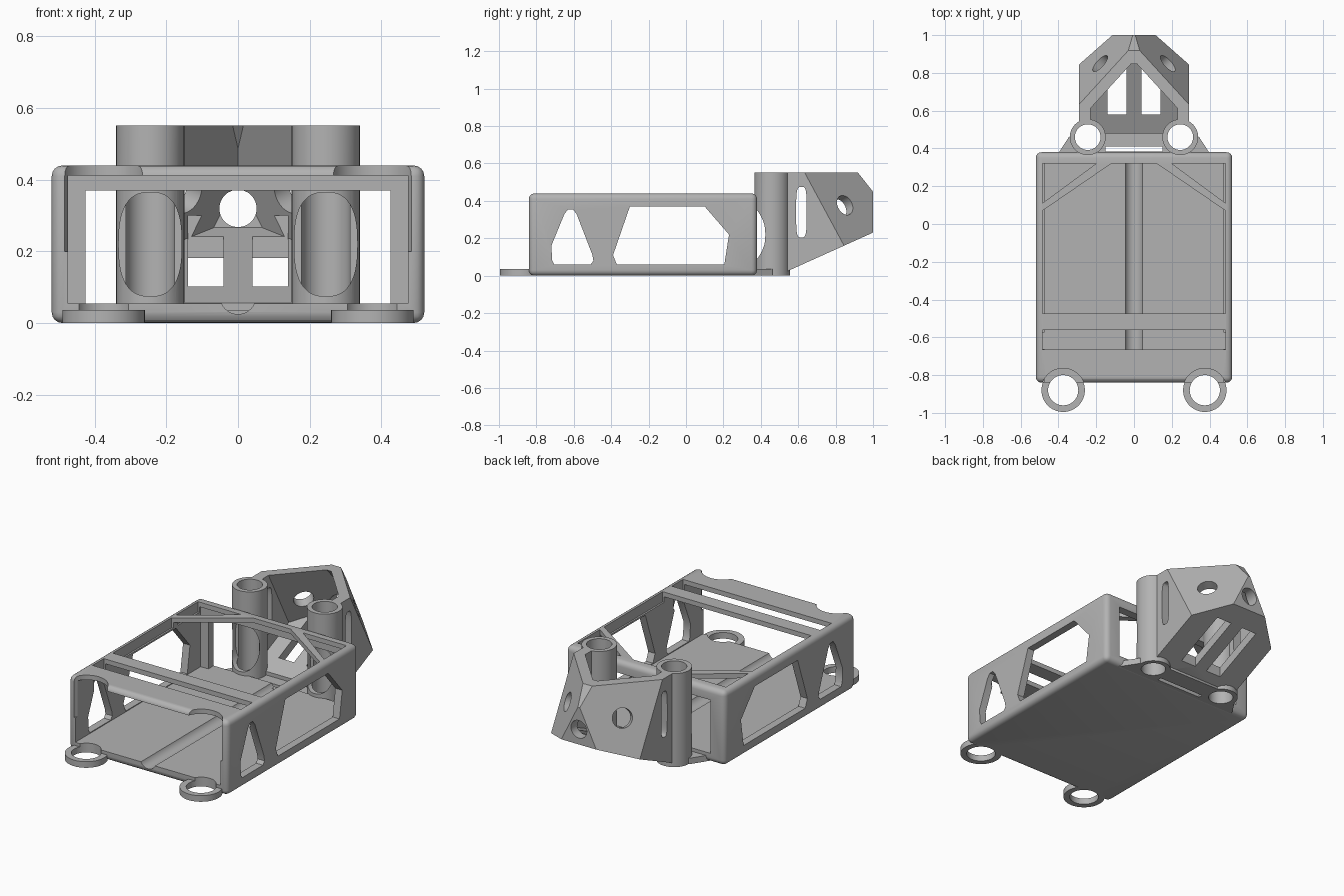
import bpy, bmesh, math
from mathutils import Vector

if "Cube" in bpy.data.objects:
    bpy.data.objects.remove(bpy.data.objects["Cube"], do_unlink=True)

grey = bpy.data.materials.new("plain grey")
grey.use_nodes = True
COLOUR = (0.45, 0.45, 0.45, 1)
grey.diffuse_color = COLOUR
grey.node_tree.nodes["Principled BSDF"].inputs["Base Color"].default_value = COLOUR


def finish(name, bm):
    bmesh.ops.recalc_face_normals(bm, faces=bm.faces)
    mesh = bpy.data.meshes.new(name)
    bm.to_mesh(mesh)
    bm.free()
    mesh.materials.append(grey)
    ob = bpy.data.objects.new(name, mesh)
    bpy.context.collection.objects.link(ob)
    return ob


def block(name, lo, hi, bevel=0.0, planes=()):
    """Box between two corners, optionally rounded or trimmed by planes."""
    bm = bmesh.new()
    bmesh.ops.create_cube(bm, size=1)
    for v in bm.verts:
        v.co = [a + (c + 0.5) * (b - a) for a, b, c in zip(lo, hi, v.co)]
    if bevel:
        bmesh.ops.bevel(bm, geom=bm.edges[:], offset=bevel, segments=4,
                        profile=0.5, affect='EDGES')
    for point, normal in planes:
        geom = bm.verts[:] + bm.edges[:] + bm.faces[:]
        cut = bmesh.ops.bisect_plane(bm, geom=geom, plane_co=point, plane_no=normal,
                                     clear_outer=True)
        edges = [e for e in cut["geom_cut"] if isinstance(e, bmesh.types.BMEdge)]
        if edges:
            bmesh.ops.contextual_create(bm, geom=edges)
    return finish(name, bm)


def prism(name, points, axis, lo, hi):
    """Extrude a flat outline along x, y or z."""
    place = {'X': lambda a, b, d: (d, a, b), 'Y': lambda a, b, d: (a, d, b),
             'Z': lambda a, b, d: (a, b, d)}[axis]
    bm = bmesh.new()
    face = bm.faces.new([bm.verts.new(place(a, b, lo)) for a, b in points])
    moved = bmesh.ops.extrude_face_region(bm, geom=[face])["geom"]
    shift = Vector(place(0, 0, hi - lo))
    bmesh.ops.translate(bm, vec=shift, verts=[v for v in moved if isinstance(v, bmesh.types.BMVert)])
    return finish(name, bm)


def oval(a, b, ra, rb, power=2.0, n=48):
    """Superellipse outline."""
    out = []
    for i in range(n):
        c, s = math.cos(2 * math.pi * i / n), math.sin(2 * math.pi * i / n)
        out.append((a + ra * math.copysign(abs(c) ** (2 / power), c),
                    b + rb * math.copysign(abs(s) ** (2 / power), s)))
    return out


def rod(name, centre, direction, radius, length):
    ob = prism(name, oval(0, 0, radius, radius), 'Z', -length / 2, length / 2)
    rot = Vector(direction).to_track_quat('Z', 'Y').to_matrix().to_4x4()
    rot.translation = centre
    ob.data.transform(rot)
    return ob


def combine(ob, others, operation='DIFFERENCE'):
    for other in others:
        other.hide_render = True
        mod = ob.modifiers.new("cut", 'BOOLEAN')
        mod.operation, mod.solver, mod.object = operation, 'EXACT', other
        bpy.context.view_layer.objects.active = ob
        bpy.ops.object.modifier_apply(modifier=mod.name)
        bpy.data.objects.remove(other, do_unlink=True)


def mirror(points):
    return [(-a, b) for a, b in points]


TUBE_X, TUBE_Y, BORE = 0.245, 0.46, 0.068
RING_X, RING_Y = 0.375, -0.88


def bores():
    return [rod("bore", (s * TUBE_X, TUBE_Y, 0.3), (0, 0, 1), BORE, 1) for s in (-1, 1)]


# Open rectangular frame
frame = block("box_frame", (-0.52, -0.84, 0), (0.52, 0.38, 0.44), bevel=0.03)
corner = [(-0.485, 0.32), (-0.485, 0.11), (-0.2, 0.32)]
long_window = [(-0.39, 0.11), (-0.3, 0.37), (0.1, 0.37), (0.23, 0.22), (0.205, 0.06), (-0.37, 0.06)]
small_window = [(-0.72, 0.16), (-0.65, 0.33), (-0.63, 0.355), (-0.605, 0.355), (-0.585, 0.33),
                (-0.5, 0.11), (-0.495, 0.08), (-0.51, 0.06), (-0.705, 0.06), (-0.715, 0.08)]
combine(frame, [
    block("cavity", (-0.475, -1, 0.055), (0.475, 0.33, 0.412)),
    block("back_opening", (-0.425, 0.2, 0.055), (0.425, 0.6, 0.37)),
    block("front_gap", (-0.485, -0.665, 0.3), (0.485, -0.56, 0.6)),
    prism("roof_opening", [(-0.485, -0.475), (0.485, -0.475), (0.485, 0.07), (0.12, 0.32),
                           (-0.12, 0.32), (-0.485, 0.07)], 'Z', 0.38, 0.6),
    prism("corner_opening", corner, 'Z', 0.38, 0.6),
    prism("corner_opening", mirror(corner), 'Z', 0.38, 0.6),
    prism("long_window", long_window, 'X', -1, 1),
    prism("small_window", small_window, 'X', -1, 1),
    rod("floor_channel", (0, -0.25, 0.075), (0, 1, 0), 0.05, 1.3),
    rod("notch", (RING_X, RING_Y, 0.4), (0, 0, 1), 0.116, 0.4),
    rod("notch", (-RING_X, RING_Y, 0.4), (0, 0, 1), 0.116, 0.4),
    rod("ring_hole", (RING_X, RING_Y, 0), (0, 0, 1), 0.08, 0.3),
    rod("ring_hole", (-RING_X, RING_Y, 0), (0, 0, 1), 0.08, 0.3),
])

# Mounting rings and socket tubes, left and right
parts = [frame]
for side, s in (("left", 1), ("right", -1)):
    ring = rod(side + "_mounting_ring", (s * RING_X, RING_Y, 0.018), (0, 0, 1), 0.115, 0.036)
    combine(ring, [rod("hole", (s * RING_X, RING_Y, 0), (0, 0, 1), 0.08, 0.3)])
    tube = rod(side + "_socket_tube", (s * TUBE_X, TUBE_Y, 0.276), (0, 0, 1), 0.095, 0.552)
    combine(tube, [rod("hole", (s * TUBE_X, TUBE_Y, 0.3), (0, 0, 1), BORE, 1),
                   prism("mouth", oval(s * TUBE_X, 0.22, 0.088, 0.145, 2.6), 'Y', 0.2, 0.45)])
    parts += [ring, tube]

# Base plate joining the frame and tubes, with a narrow slot
base = prism("base_plate", [(-0.41, 0.36), (0.41, 0.36), (0.345, 0.46), (0.2, 0.52),
                            (-0.2, 0.52), (-0.345, 0.46)], 'Z', 0, 0.035)
combine(base, [block("slot", (-0.15, 0.385, -1), (0.15, 0.41, 1))] + bores())
parts.append(base)


# Faceted hollow head behind the tubes
def head_planes(inset):
    planes = []
    facets = [((s * 0.29, 0.635, 0.55), (s * 0.115, 0.105, 0.0567)) for s in (-1, 1)]
    facets += [((0, 0.555, 0.03), (0, 0.41, -0.91)), ((0, 0.92, 0.55), (0, 0.78, 0.62))]
    for point, normal in facets:
        n = Vector(normal).normalized()
        planes.append((Vector(point) - n * inset, n))
    return planes


head = block("faceted_head", (-0.29, 0.48, 0), (0.29, 1.0, 0.552), planes=head_planes(0))
hollow = block("hollow", (-0.23, 0.3, -0.1), (0.23, 0.945, 0.8), planes=head_planes(0.055))
slots = [block("floor_slot", (min(a, b), 0.58, -0.2), (max(a, b), 0.89, 0.3))
         for a, b in ((0.04, 0.14), (-0.04, -0.14))]
eyes = [rod("eye", (s * 0.185, 0.855, 0.38), (s * 0.115, 0.105, 0.0567), 0.055, 0.26) for s in (-1, 1)]
combine(head, [hollow, rod("back_eye", (0, 1, 0.32), (0, 1, 0), 0.052, 0.3),
               prism("side_slot", oval(0.617, 0.34, 0.028, 0.135, 4), 'X', -1, 1)]
        + slots + eyes + bores())
parts.append(head)

# Smooth rounded areas, keep creases sharp
bpy.ops.object.select_all(action='DESELECT')
for ob in parts:
    ob.select_set(True)
bpy.context.view_layer.objects.active = frame
bpy.ops.object.shade_smooth_by_angle(angle=math.radians(30))
